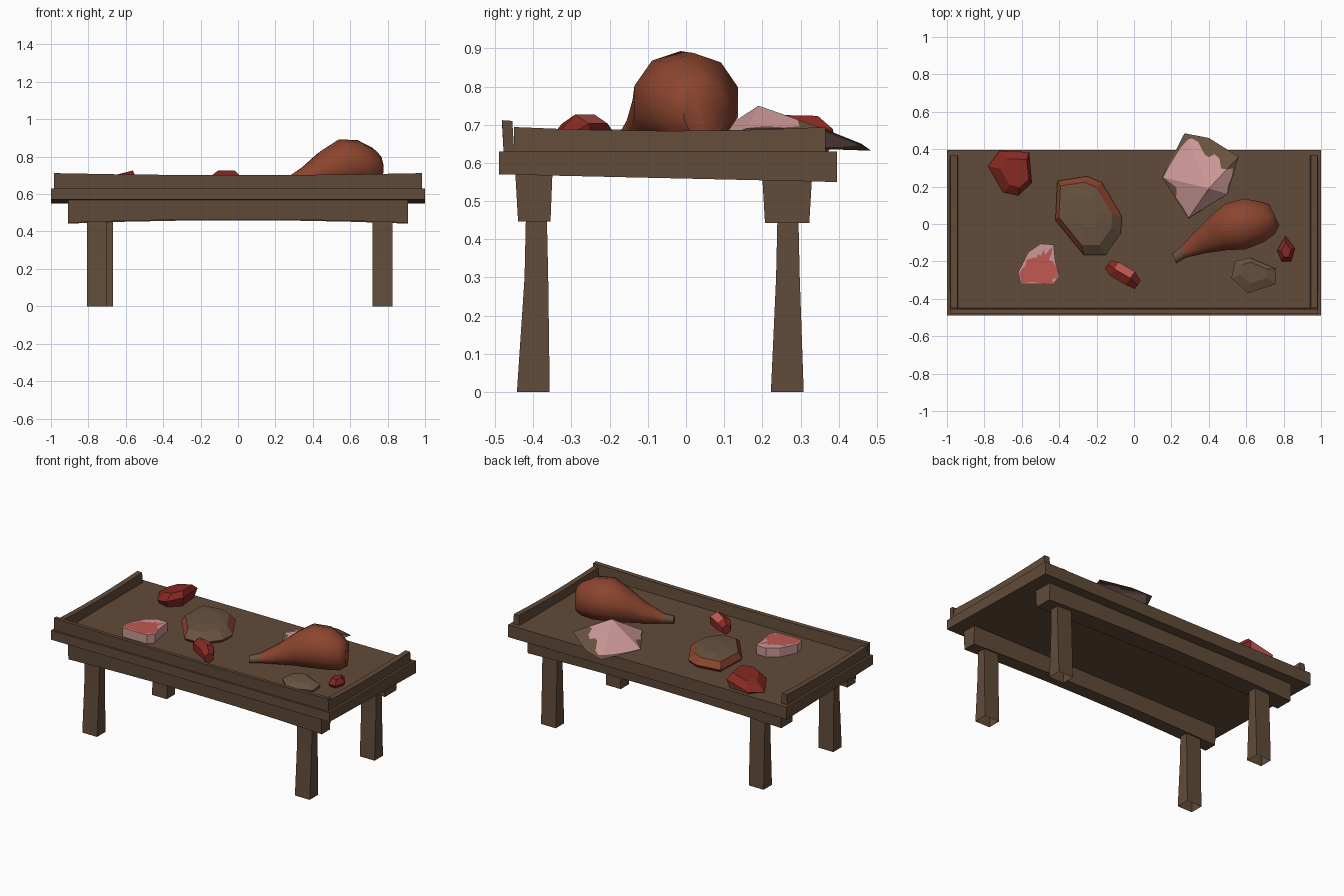
import bpy, bmesh, math
from mathutils import Vector

if "Cube" in bpy.data.objects:
    bpy.data.objects.remove(bpy.data.objects["Cube"])


def material(name, rgb):
    mat = bpy.data.materials.new(name)
    mat.use_nodes = True
    mat.diffuse_color = (*rgb, 1)
    mat.node_tree.nodes["Principled BSDF"].inputs["Base Color"].default_value = (*rgb, 1)
    return mat


WOOD = material("brown wood", (0.12, 0.07, 0.041))
HIDE = material("tan hide", (0.14, 0.085, 0.05))
ROAST = material("roasted skin", (0.26, 0.06, 0.028))
RED = material("dark red meat", (0.24, 0.022, 0.015))
STEAK = material("fresh red meat", (0.53, 0.10, 0.085))
FAT = material("pink fat", (0.60, 0.31, 0.31))
TOP = 0.63  # table surface height


def finish(name, bm, mats, rule=None, recalc=True):
    """Turn a bmesh into an object, colouring faces by rule(normal, centre)."""
    if recalc:
        bmesh.ops.recalc_face_normals(bm, faces=bm.faces)
    bm.normal_update()
    if rule:
        for f in bm.faces:
            f.material_index = int(rule(f.normal, f.calc_center_median()))
    mesh = bpy.data.meshes.new(name)
    bm.to_mesh(mesh)
    bm.free()
    for m in mats:
        mesh.materials.append(m)
    obj = bpy.data.objects.new(name, mesh)
    bpy.context.collection.objects.link(obj)
    return obj


def loft(name, rings, mats, rule=None, caps=(True, True)):
    """Skin a sequence of equal-length rings."""
    bm = bmesh.new()
    rows = [[bm.verts.new(p) for p in ring] for ring in rings]
    n = len(rows[0])
    for a, b in zip(rows, rows[1:]):
        for i in range(n):
            j = (i + 1) % n
            bm.faces.new((a[i], a[j], b[j], b[i]))
    for row, cap in ((rows[0], caps[0]), (rows[-1], caps[1])):
        if cap:
            bm.faces.new(row)
    return finish(name, bm, mats, rule)


def beam(name, half, profile, sag_low=0, sag_high=0, along_y=False, offset=0, segs=6):
    """Bar with a four-point profile (low, low, high, high) bent along its length."""
    rings = []
    for s in range(segs + 1):
        t = 2 * s / segs - 1
        bend = 1 - t * t
        ring = []
        for k, (u, z) in enumerate(profile):
            z += bend * (sag_low if k < 2 else sag_high)
            ring.append((u, t * half + offset, z) if along_y else (t * half, u, z))
        rings.append(ring)
    return loft(name, rings, [WOOD])


def chunk(name, outline, levels, mats, rule=None, tilt=(0, 0)):
    """Stack of scaled and shifted copies of an outline: (z, scale, dx, dy)."""
    cx = sum(p[0] for p in outline) / len(outline)
    cy = sum(p[1] for p in outline) / len(outline)
    rings = []
    for z, s, dx, dy in levels:
        lean = 1 if z > TOP else 0
        rings.append([(cx + (x - cx) * s + dx, cy + (y - cy) * s + dy,
                       z + lean * s * ((x - cx) * tilt[0] + (y - cy) * tilt[1]))
                      for x, y in outline])
    return loft(name, rings, mats, rule)


def joint(name, stations, axis, sides, mats, rule=None):
    """Rounded body along a level axis: stations (x, y, half width, low, high)."""
    d = Vector((*axis, 0)).normalized()
    side = Vector((-d.y, d.x, 0))
    rings = []
    for x, y, w, lo, hi in stations:
        ring = []
        for i in range(sides):
            a = math.tau * (i + 0.5) / sides
            p = Vector((x, y, (lo + hi) / 2)) + side * w * math.cos(a)
            p.z += math.sin(a) * (hi - lo) / 2
            ring.append(p)
        rings.append(ring)
    return loft(name, rings, mats, rule)


def patched_fan(name, outline, peak, fractions, mats):
    """Fan sheet whose inner patch reaches a given fraction along each spoke."""
    peak = Vector(peak)
    step = len(fractions) // len(outline)
    rim = []
    for a, b in zip(outline, outline[1:] + outline[:1]):
        rim += [Vector(a).lerp(Vector(b), k / step) for k in range(step)]
    bm = bmesh.new()
    centre = bm.verts.new(peak)
    outer = [bm.verts.new(p) for p in rim]
    inner = [bm.verts.new(peak.lerp(p, f)) for p, f in zip(rim, fractions)]
    for i in range(len(rim)):
        j = (i + 1) % len(rim)
        bm.faces.new((centre, inner[j], inner[i])).material_index = 0
        bm.faces.new((inner[i], inner[j], outer[j], outer[i])).material_index = 1
    return finish(name, bm, mats, recalc=False)


# Table boards and rails
beam("table_top", 1.0, [(-0.49, 0.57), (0.395, 0.55), (0.395, TOP), (-0.49, TOP)])
beam("front_rail", 0.985, [(-0.478, TOP), (-0.45, TOP), (-0.455, 0.71), (-0.482, 0.712)],
     sag_high=-0.011)
for side, sx in (("left", 1), ("right", -1)):
    beam(side + "_end_rail", 0.408,
         [(sx * 0.985, TOP), (sx * 0.94, TOP), (sx * 0.945, 0.694), (sx * 0.98, 0.694)],
         sag_high=-0.01, along_y=True, offset=-0.042)
beam("front_apron", 0.91, [(-0.44, 0.447), (-0.355, 0.447), (-0.35, 0.57), (-0.447, 0.57)],
     sag_low=0.018)
beam("back_apron", 0.91, [(0.207, 0.442), (0.323, 0.442), (0.33, 0.56), (0.2, 0.56)],
     sag_low=0.018)

# Legs, flared towards the floor and hollow underneath
for name, x, y, flare in (("front_left_leg", 0.772, -0.392, 1), ("front_right_leg", -0.755, -0.392, 1),
                          ("back_left_leg", 0.772, 0.267, 0.2), ("back_right_leg", -0.72, 0.267, 0.2)):
    rings = []
    for z, w, shift in ((0, 0.043, -0.008), (0.15, 0.037, -0.004), (0.3, 0.031, 0), (0.48, 0.027, 0)):
        yc = y + shift * flare
        rings.append([(x - 0.053, yc - w, z), (x + 0.053, yc - w, z),
                      (x + 0.053, yc + w, z), (x - 0.053, yc + w, z)])
    loft(name, rings, [WOOD], caps=(False, True))

# Roast leg with its bare bone end
roast = joint("roast_leg", [
    (0.215, -0.185, 0.028, TOP, 0.675), (0.265, -0.15, 0.034, TOP, 0.69),
    (0.36, -0.095, 0.07, TOP, 0.755), (0.45, -0.05, 0.105, TOP, 0.835),
    (0.54, -0.015, 0.14, TOP, 0.893), (0.64, 0.02, 0.135, TOP, 0.888),
    (0.715, 0.035, 0.1, 0.635, 0.85), (0.75, 0.05, 0.065, 0.66, 0.815)],
    (0.9, 0.43), 10, [ROAST, HIDE], lambda n, c: c.x < 0.255)
bpy.context.view_layer.objects.active = roast
roast.select_set(True)
bpy.ops.object.shade_smooth_by_angle(angle=math.radians(50))
roast.select_set(False)

# Draped skin with a ragged patch of fat
patched_fan("draped_skin",
            [(0.27, 0.485, 0.632), (0.40, 0.46, 0.65), (0.56, 0.36, 0.69),
             (0.50, 0.16, 0.69), (0.29, 0.03, 0.645), (0.15, 0.25, 0.64)],
            (0.40, 0.19, 0.75),
            [.88, .93, .88, .65, .62, .75, .72, .55, .6, .9, .95, .9,
             .97, .97, .97, .97, .97, .95, .97, .8, .97, .97, .95, .93],
            [FAT, HIDE])

# Steak: fat slab with a red marbled face
steak = [(-0.62, -0.26), (-0.565, -0.15), (-0.5, -0.105), (-0.43, -0.11),
         (-0.42, -0.2), (-0.4, -0.28), (-0.43, -0.32), (-0.605, -0.32)]
chunk("steak_slab", steak, [(TOP, 1, 0, 0), (0.688, 1, 0, 0)], [FAT])
patched_fan("steak_face", [(x, y, 0.69) for x, y in steak], (-0.5, -0.225, 0.69),
            [.93, .8, .88, .6, .5, .62, .45, .75, .5, .9, .8, .6, .85, .95, .97, .93,
             .97, .8, .95, .97, .9, .97, .95, .97],
            [STEAK, FAT])

# Crusted roast: browned top over roasted sides
chunk("crusted_roast",
      [(-0.42, 0.02), (-0.41, 0.23), (-0.25, 0.255), (-0.17, 0.22),
       (-0.065, 0.04), (-0.07, -0.05), (-0.15, -0.165), (-0.27, -0.165)],
      [(TOP, 0.93, 0, 0), (0.65, 1, 0, 0), (0.69, 0.8, -0.02, 0.01), (0.7, 0.4, -0.02, 0.02)],
      [ROAST, HIDE], lambda n, c: n.z > 0.75 or (n.x - n.y > 0.6 and n.z > 0))

# Red meat pieces
chunk("large_red_cut",
      [(-0.78, 0.31), (-0.72, 0.39), (-0.56, 0.385), (-0.545, 0.22), (-0.62, 0.15), (-0.70, 0.17)],
      [(TOP, 0.85, 0, 0), (0.665, 1, 0, 0), (0.708, 0.65, 0.02, 0)],
      [RED, STEAK], lambda n, c: n.y > 0.7 and c.z < 0.66, tilt=(0.25, 0))
joint("red_cut_log", [(-0.14, -0.215, 0.03, 0.64, 0.70), (-0.105, -0.24, 0.05, TOP, 0.727),
                      (-0.02, -0.29, 0.05, TOP, 0.727), (0.02, -0.325, 0.032, TOP, 0.69)],
      (0.8, -0.57), 6, [RED, STEAK],
      lambda n, c: n.z > 0.2 and n.x * 0.57 + n.y * 0.8 > 0.4 and -0.1 < c.x < 0)
chunk("small_red_cut",
      [(0.765, -0.14), (0.81, -0.065), (0.86, -0.13), (0.84, -0.2), (0.79, -0.2)],
      [(TOP, 0.8, 0, 0), (0.65, 1, 0, 0), (0.68, 0.55, 0, 0)], [RED])

# Folded scrap of hide
chunk("hide_scrap",
      [(0.52, -0.29), (0.54, -0.2), (0.62, -0.18), (0.76, -0.24), (0.76, -0.32), (0.61, -0.37)],
      [(TOP, 0.95, 0, 0), (0.65, 1, 0, 0), (0.668, 0.6, 0, 0.01)], [HIDE], tilt=(0, 0.08))
